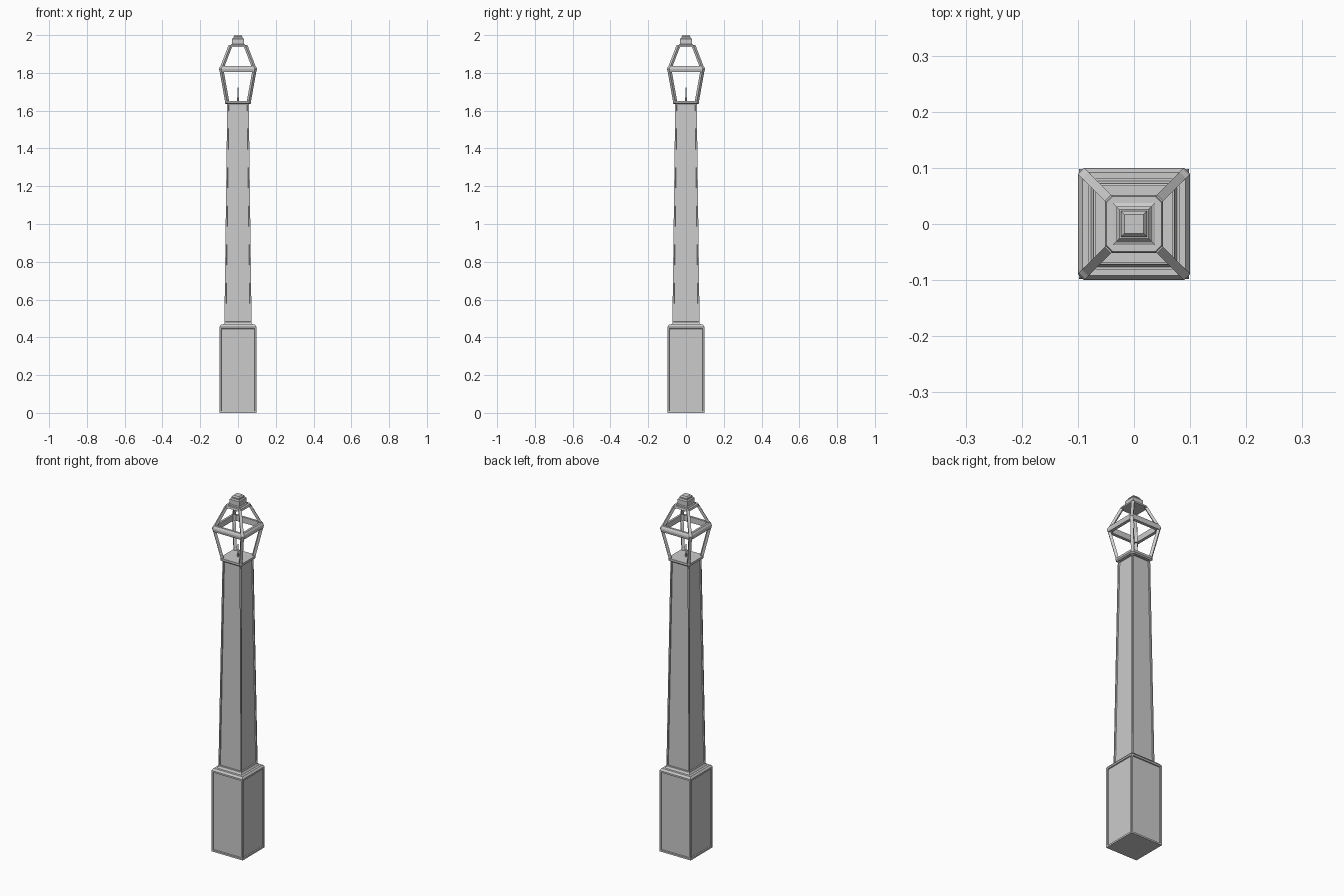
import bpy, bmesh
from mathutils import Vector

if "Cube" in bpy.data.objects:
    bpy.data.objects.remove(bpy.data.objects["Cube"])


def loop_points(h, z, c=0.0):
    """Square of half-width h at height z, corners cut by c."""
    if c == 0:
        return [(-h, -h, z), (h, -h, z), (h, h, z), (-h, h, z)]
    k = h - c
    return [(-k, -h, z), (k, -h, z), (h, -k, z), (h, k, z),
            (k, h, z), (-k, h, z), (-h, k, z), (-h, -k, z)]


def finish(name, bm):
    bmesh.ops.recalc_face_normals(bm, faces=bm.faces)
    me = bpy.data.meshes.new(name)
    bm.to_mesh(me)
    bm.free()
    ob = bpy.data.objects.new(name, me)
    bpy.context.collection.objects.link(ob)
    return ob


def stack(name, profile, cut=0.0, closed=False, panel=None, depth=0.006):
    """Loft square loops; closed makes a ring; panel=(row, margin) recesses that row."""
    bm = bmesh.new()
    loops = [[bm.verts.new(p) for p in loop_points(h, z, cut)] for h, z in profile]
    n = len(loops[0])
    rows = []
    pairs = list(zip(loops, loops[1:] + loops[:1]))
    if not closed:
        pairs.pop()
        bm.faces.new(loops[0][::-1])
        bm.faces.new(loops[-1])
    for a, b in pairs:
        rows.append([bm.faces.new((a[i], a[(i + 1) % n], b[(i + 1) % n], b[i]))
                     for i in range(n)])
    bm.normal_update()
    if panel:
        row, margin = panel
        bmesh.ops.inset_individual(bm, faces=rows[row], thickness=margin)
        bmesh.ops.inset_individual(bm, faces=rows[row], thickness=0.002, depth=-depth)
    return finish(name, bm)


def corner_struts(name, c0, z0, c1, z1, r):
    """Four leaning bars, flat side facing the diagonal."""
    bm = bmesh.new()
    for sx, sy in ((1, 1), (-1, 1), (-1, -1), (1, -1)):
        ends = []
        for c, z in ((c0, z0), (c1, z1)):
            ends.append([bm.verts.new(Vector((sx * c + dx, sy * c + dy, z)))
                         for dx, dy in ((r, 0), (0, r), (-r, 0), (0, -r))])
        a, b = ends
        bm.faces.new(a[::-1])
        bm.faces.new(b)
        for i in range(4):
            j = (i + 1) % 4
            bm.faces.new((a[i], a[j], b[j], b[i]))
    return finish(name, bm)


# Pedestal and tapered shaft with recessed panels
stack("pedestal", [(0.098, 0), (0.098, 0.456), (0.090, 0.467)],
      panel=(0, 0.013))
stack("shaft", [(0.078, 0.465), (0.072, 0.475), (0.057, 1.638)],
      panel=(1, 0.010))

# Lantern floor, frame and roof
stack("lantern_floor", [(0.062, 1.634), (0.069, 1.640), (0.069, 1.652)], cut=0.010)
corner_struts("lower_struts", 0.057, 1.645, 0.088, 1.818, 0.011)
stack("middle_ring", [(0.097, 1.805), (0.100, 1.820), (0.098, 1.828), (0.092, 1.837),
                      (0.080, 1.837), (0.080, 1.805)], cut=0.011, closed=True)
corner_struts("roof_struts", 0.087, 1.822, 0.041, 1.942, 0.011)
stack("roof_plate", [(0.052, 1.936), (0.049, 1.947)], cut=0.011)

# Stepped finial
stack("finial", [(0.037, 1.945), (0.037, 1.950), (0.031, 1.953), (0.031, 1.980),
                 (0.026, 1.986), (0.023, 1.986), (0.023, 1.993), (0.017, 2.0)])

# Small burner spike inside the lantern
bm = bmesh.new()
bmesh.ops.create_cone(bm, cap_ends=True, segments=8, radius1=0.005, radius2=0.0015, depth=0.075)
bmesh.ops.translate(bm, verts=bm.verts, vec=(0, 0, 1.685))
finish("burner", bm)
